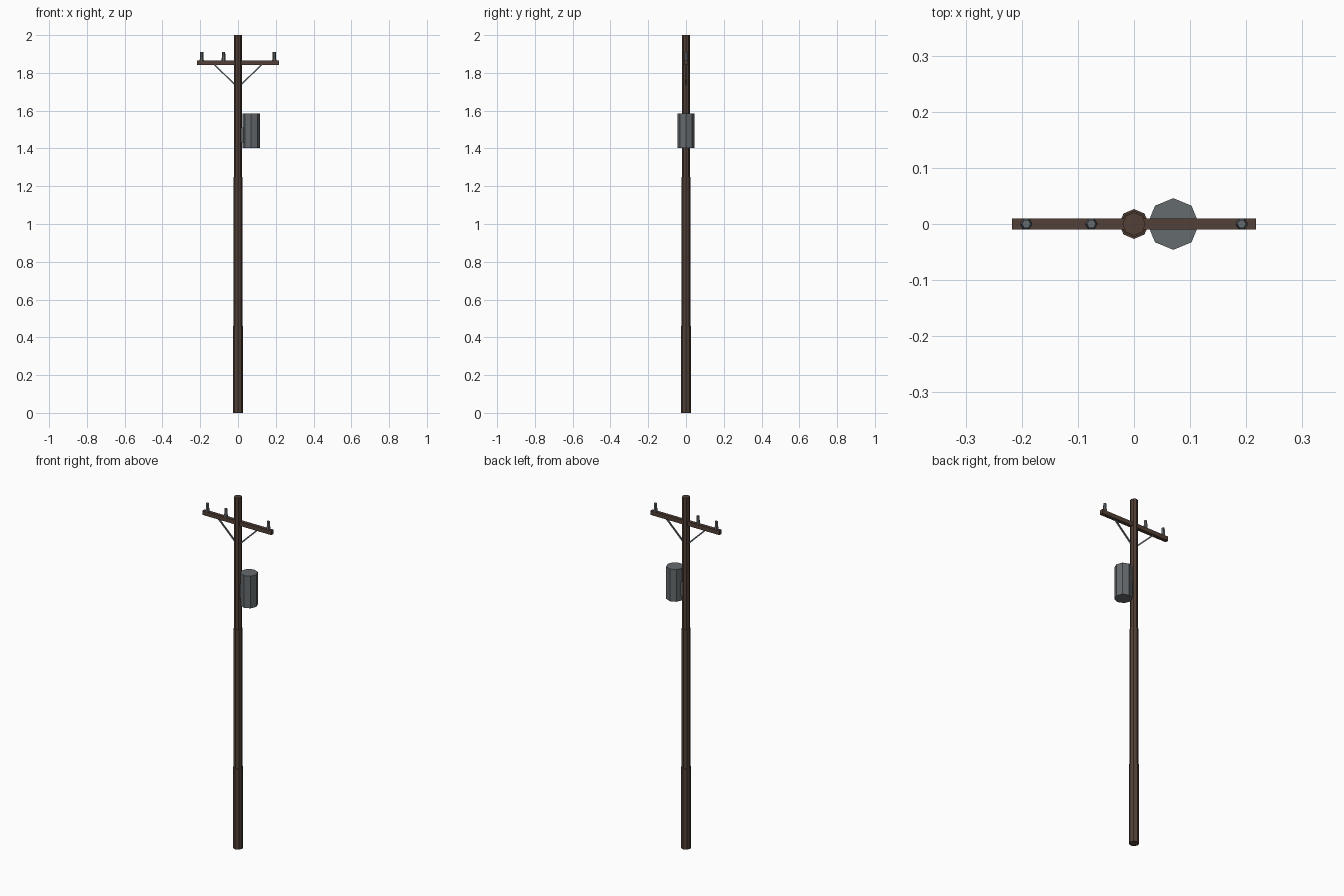
import bpy
import math
from mathutils import Vector

if "Cube" in bpy.data.objects:
    bpy.data.objects.remove(bpy.data.objects["Cube"])


def material(name, color):
    m = bpy.data.materials.new(name)
    m.diffuse_color = color
    m.use_nodes = True
    m.node_tree.nodes["Principled BSDF"].inputs["Base Color"].default_value = m.diffuse_color
    return m


WOOD = material("dark_wood", (0.085, 0.052, 0.038, 1))
METAL = material("grey_metal", (0.13, 0.145, 0.155, 1))


def finish(name, mat):
    ob = bpy.context.object
    ob.name = name
    ob.data.materials.append(mat)
    return ob


def prism(name, sides, r0, r1, z0, z1, mat, x=0.0, turn=0.0):
    bpy.ops.mesh.primitive_cone_add(vertices=sides, radius1=r0, radius2=r1, depth=z1 - z0,
                                    location=(x, 0, (z0 + z1) / 2), rotation=(0, 0, turn))
    return finish(name, mat)


def box(name, size, loc, mat, tilt=0.0):
    bpy.ops.mesh.primitive_cube_add(size=1, location=loc, rotation=(0, tilt, 0))
    ob = finish(name, mat)
    ob.scale = size
    return ob


# Stepped octagonal pole
steps = [("lower_pole", 0.0265, 0.0, 0.46),
         ("middle_pole", 0.0232, 0.46, 1.25),
         ("upper_pole", 0.0205, 1.25, 2.0)]
for name, r, z0, z1 in steps:
    prism(name, 8, r, r, z0, z1, WOOD)

# Crossarm
box("crossarm", (0.434, 0.02, 0.024), (0, 0, 1.853), WOOD)

# Diagonal braces
for side, label in ((-1, "left"), (1, "right")):
    a, b = Vector((side * 0.008, 0, 1.73)), Vector((side * 0.127, 0, 1.845))
    d = b - a
    box(label + "_brace", (0.007, 0.007, d.length), (a + b) / 2, METAL, math.atan2(d.x, d.z))

# Insulators
for i, x in enumerate((-0.192, -0.076, 0.192)):
    prism(f"insulator_{i + 1}", 6, 0.011, 0.008, 1.863, 1.91, METAL, x, math.radians(30))

# Transformer can and its bracket
prism("transformer", 8, 0.046, 0.046, 1.402, 1.585, METAL, 0.07)
box("transformer_bracket", (0.03, 0.02, 0.08), (0.023, 0, 1.47), METAL)
